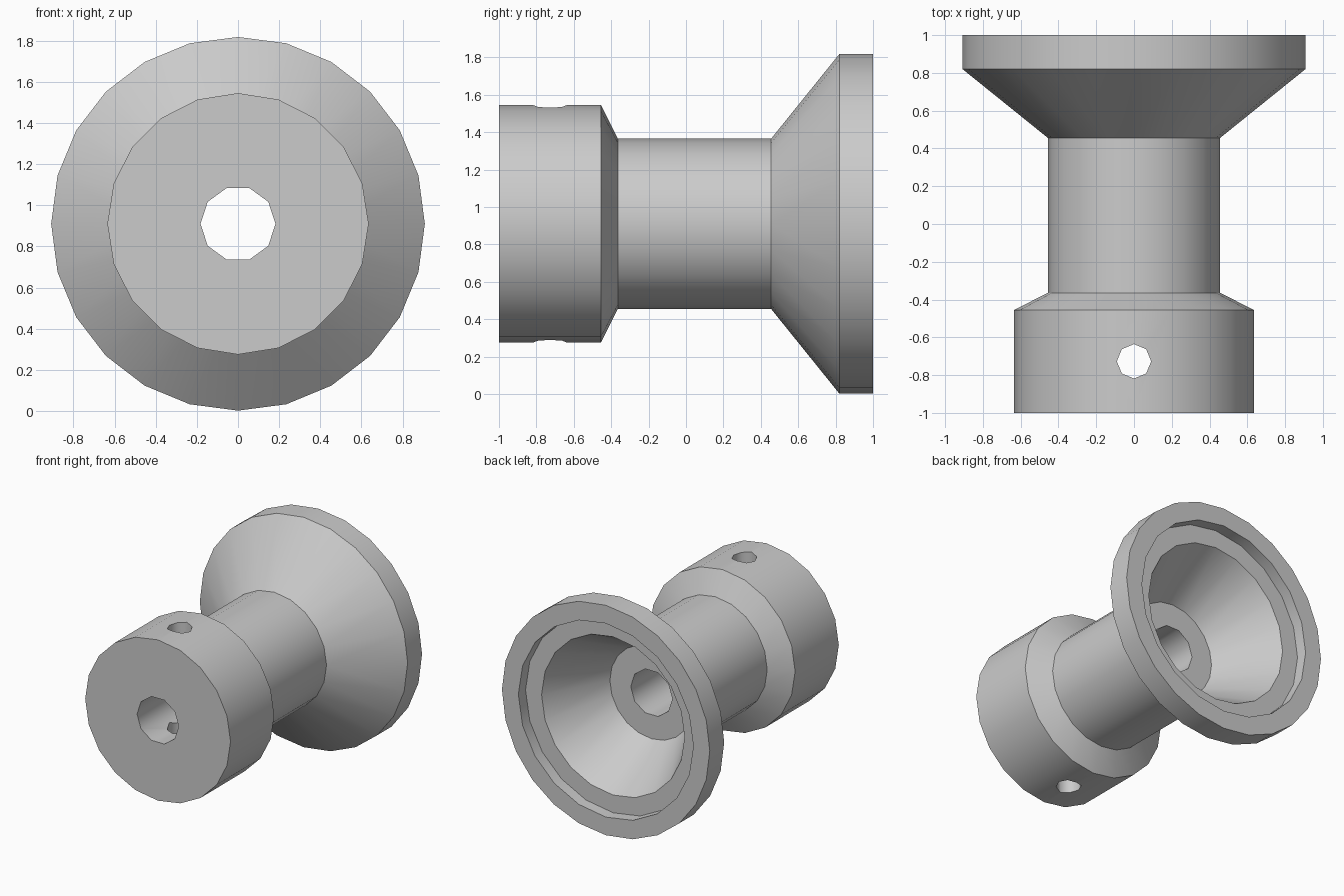
import bpy, bmesh, math

cube = bpy.data.objects.get("Cube")
if cube:
    bpy.data.objects.remove(cube, do_unlink=True)

AXIS_Z = 0.91
grey = bpy.data.materials.new("plain_grey")
grey.use_nodes = True
colour = (0.6, 0.6, 0.6, 1.0)
grey.diffuse_color = colour
grey.node_tree.nodes["Principled BSDF"].inputs["Base Color"].default_value = colour


def ring(bm, y, radius, sides):
    step = math.tau / sides
    return [bm.verts.new((radius * math.cos(i * step), y,
                          AXIS_Z + radius * math.sin(i * step)))
            for i in range(sides)]


def join_rings(bm, a, b):
    """Quads between equal rings, triangles where the side counts differ."""
    n, m = len(a), len(b)
    if n == m:
        for i in range(n):
            bm.faces.new((a[i], a[(i + 1) % n], b[(i + 1) % n], b[i]))
        return
    i = j = 0
    while i < n or j < m:
        if j == m or (i < n and (i + 1) * m <= (j + 1) * n):
            bm.faces.new((a[i % n], a[(i + 1) % n], b[j % m]))
            i += 1
        else:
            bm.faces.new((a[i % n], b[(j + 1) % m], b[j % m]))
            j += 1


# Turned body: (y, radius, sides) around the whole closed section
section = [
    (-1.0, 0.635, 20), (-0.455, 0.635, 20),   # collar
    (-0.364, 0.455, 20), (0.455, 0.455, 20),  # neck
    (0.82, 0.908, 24), (1.0, 0.908, 24),      # flared flange
    (1.0, 0.765, 20), (0.91, 0.765, 20),      # rim recess
    (0.91, 0.625, 20), (0.43, 0.364, 20),     # ledge and inner cone
    (0.43, 0.182, 10), (-1.0, 0.182, 10),     # floor and bore
]
bm = bmesh.new()
rings = [ring(bm, *row) for row in section]
for k, loop in enumerate(rings):
    join_rings(bm, loop, rings[(k + 1) % len(rings)])
bmesh.ops.recalc_face_normals(bm, faces=bm.faces)
mesh = bpy.data.meshes.new("flared_knob")
bm.to_mesh(mesh)
bm.free()
mesh.materials.append(grey)
knob = bpy.data.objects.new("flared_knob", mesh)
bpy.context.collection.objects.link(knob)

# Cross hole through the collar
bpy.ops.mesh.primitive_cylinder_add(vertices=8, radius=0.091, depth=2.0,
                                    location=(0, -0.727, AXIS_Z))
cutter = bpy.context.object
cutter.name = "cross_hole_cutter"
cutter.hide_render = True
cutter.data.materials.append(grey)

bpy.ops.object.select_all(action="DESELECT")
bpy.context.view_layer.objects.active = knob
knob.select_set(True)
cut = knob.modifiers.new("cross_hole", "BOOLEAN")
cut.operation = "DIFFERENCE"
cut.solver = "EXACT"
cut.object = cutter
bpy.ops.object.modifier_apply(modifier=cut.name)
bpy.data.objects.remove(cutter, do_unlink=True)
bpy.ops.object.shade_smooth_by_angle(angle=math.radians(48))
